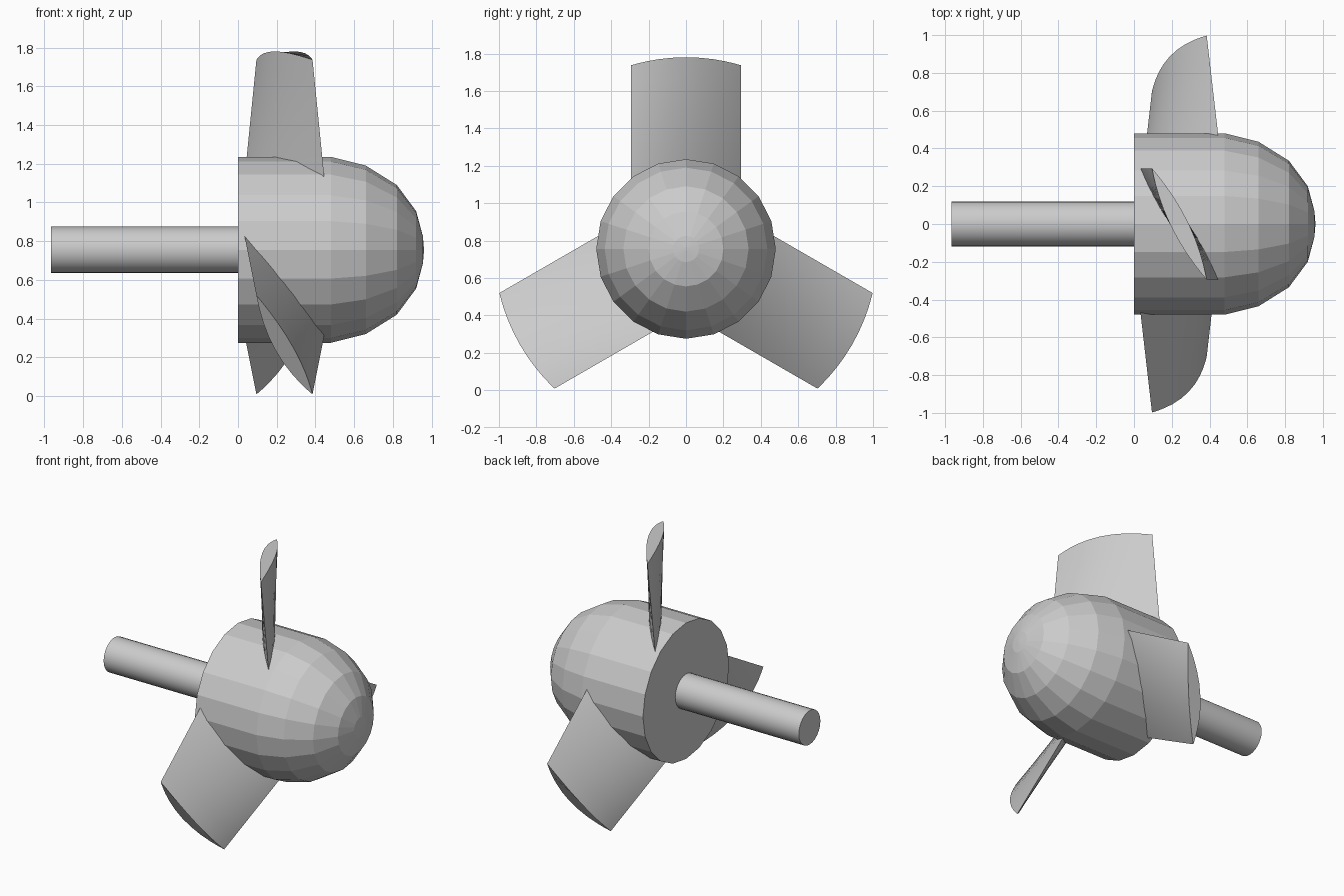
import bpy, bmesh, math
from mathutils import Matrix, Vector

AXIS_Z = 0.755
TIP_R = 1.025

if "Cube" in bpy.data.objects:
    bpy.data.objects.remove(bpy.data.objects["Cube"], do_unlink=True)

grey = bpy.data.materials.new("light_grey")
grey.use_nodes = True
grey.diffuse_color = (0.6, 0.6, 0.6, 1)
grey.node_tree.nodes["Principled BSDF"].inputs["Base Color"].default_value = (0.6, 0.6, 0.6, 1)


def finish(name, bm, smooth_angle=None):
    bmesh.ops.recalc_face_normals(bm, faces=bm.faces)
    mesh = bpy.data.meshes.new(name)
    bm.to_mesh(mesh)
    bm.free()
    mesh.materials.append(grey)
    obj = bpy.data.objects.new(name, mesh)
    bpy.context.collection.objects.link(obj)
    if smooth_angle:
        bpy.ops.object.select_all(action="DESELECT")
        obj.select_set(True)
        bpy.context.view_layer.objects.active = obj
        bpy.ops.object.shade_smooth_by_angle(angle=math.radians(smooth_angle))
    return obj


def loft(bm, rings):
    """Skin closed rings of points and cap both ends."""
    loops = [[bm.verts.new(p) for p in ring] for ring in rings]
    n = len(loops[0])
    for a, b in zip(loops, loops[1:]):
        for i in range(n):
            j = (i + 1) % n
            bm.faces.new((a[i], a[j], b[j], b[i]))
    bm.faces.new(loops[0])
    bm.faces.new(loops[-1])


def turned(name, profile, sides, smooth_angle=None):
    """Turn (x, radius) profile points about the propeller axis."""
    rings = []
    for x, r in profile:
        angles = [2 * math.pi * i / sides for i in range(sides)]
        rings.append([(x, r * math.cos(a), AXIS_Z + r * math.sin(a)) for a in angles])
    bm = bmesh.new()
    loft(bm, rings)
    return finish(name, bm, smooth_angle)


# Hub with a faceted rounded nose, and the drive shaft behind it
turned("hub", [(0, 0.48), (0.48, 0.48), (0.66, 0.435), (0.82, 0.335),
               (0.92, 0.2), (0.955, 0.07), (0.96, 0.01)], 20)
turned("drive_shaft", [(-0.965, 0.12), (0.02, 0.12)], 24, 30)


def blade(name, angle):
    """Pitched lens-section blade, its tip trimmed to a cylinder."""
    steps, levels = 12, 6
    section = []
    for side in (1, -1):
        for i in range(steps):
            t = side * math.cos(math.pi * i / steps)
            section.append((t, side * 0.05 * (1 - t * t)))
    rings = []
    for k in range(levels + 1):
        ring = []
        for t, bulge in section:
            y = 0.295 * t
            tip = math.sqrt(TIP_R ** 2 - y * y)
            h = 0.3 + (tip - 0.3) * k / levels
            x = 0.24 - t * (0.243 - 0.1 * h) + bulge
            ring.append(Vector((x, y, h)))
        rings.append(ring)
    bm = bmesh.new()
    loft(bm, rings)
    bmesh.ops.transform(bm, verts=bm.verts, matrix=Matrix.Translation((0, 0, AXIS_Z))
                        @ Matrix.Rotation(angle, 4, "X"))
    finish(name, bm, 30)


# Three blades evenly spaced about the axis
for i, name in enumerate(("top_blade", "front_blade", "back_blade")):
    blade(name, 2 * math.pi * i / 3)
